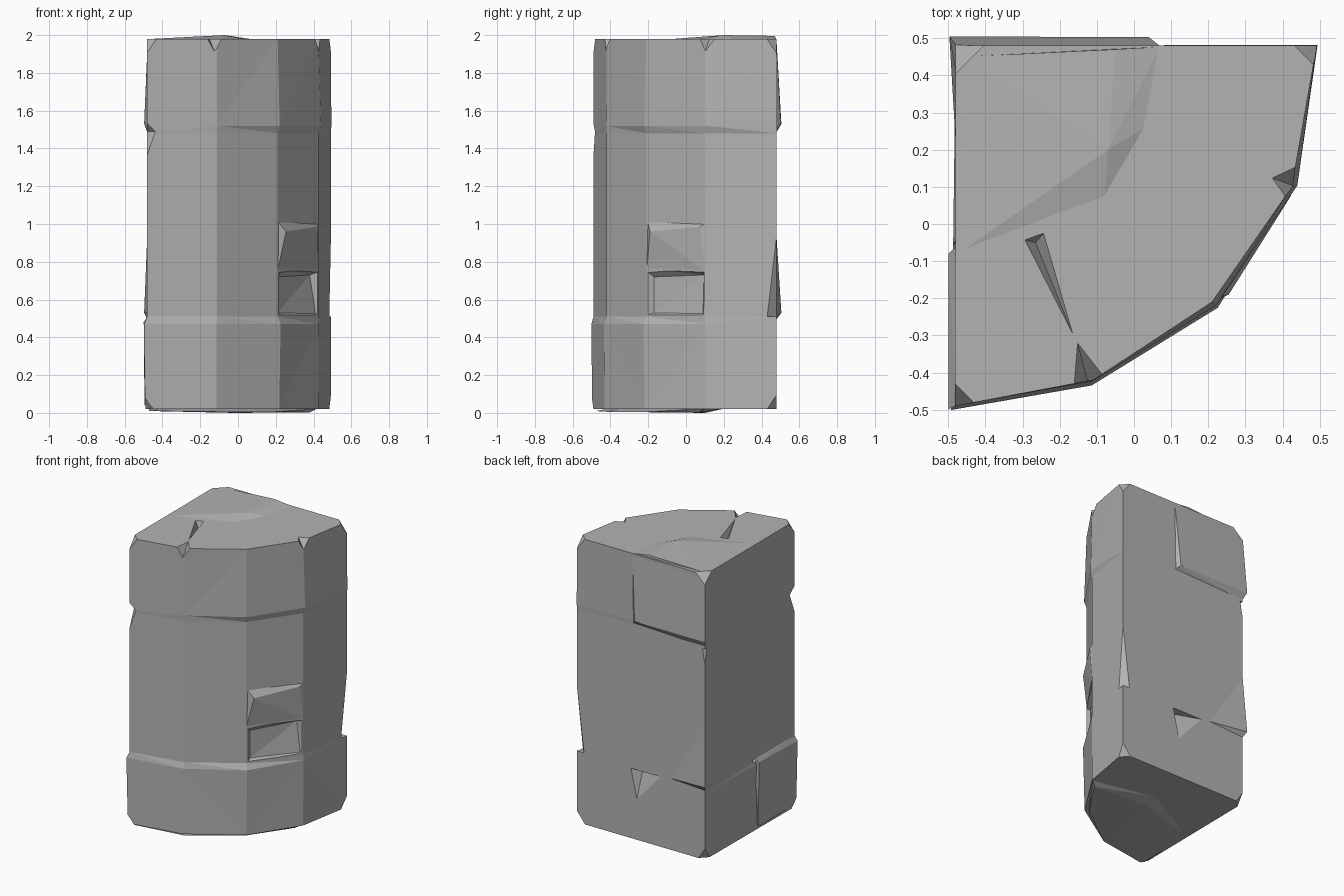
import bpy, bmesh
from mathutils import Vector

cube = bpy.data.objects.get("Cube")
if cube:
    bpy.data.objects.remove(cube)

stone = bpy.data.materials.new("grey stone")
stone.use_nodes = True
stone.diffuse_color = (0.45, 0.45, 0.45, 1)
stone.node_tree.nodes["Principled BSDF"].inputs["Base Color"].default_value = (0.45, 0.45, 0.45, 1)


def make_object(name, bm):
    bmesh.ops.recalc_face_normals(bm, faces=bm.faces)
    mesh = bpy.data.meshes.new(name)
    bm.to_mesh(mesh)
    bm.free()
    mesh.materials.append(stone)
    obj = bpy.data.objects.new(name, mesh)
    bpy.context.collection.objects.link(obj)
    return obj


def hull(name, points):
    bm = bmesh.new()
    for p in points:
        bm.verts.new(p)
    out = bmesh.ops.convex_hull(bm, input=bm.verts[:])
    loose = {g for g in out["geom_interior"] + out["geom_unused"] if isinstance(g, bmesh.types.BMVert)}
    bmesh.ops.delete(bm, geom=list(loose), context='VERTS')
    return make_object(name, bm)


def combine(operation, points):
    """Join a convex lump to the pillar, or chip one out of it."""
    tool = hull("chisel", points)
    tool.hide_render = True
    mod = pillar.modifiers.new("chisel", 'BOOLEAN')
    mod.operation, mod.object, mod.solver = operation, tool, 'EXACT'
    bpy.context.view_layer.objects.active = pillar
    bpy.ops.object.modifier_apply(modifier=mod.name)
    bpy.data.objects.remove(tool)


def chip_corner(corner, a, b, c):
    """Slice a corner off along the plane through three points."""
    mid = (Vector(a) + Vector(b) + Vector(c)) / 3
    base = [mid + (Vector(p) - mid) * 2 for p in (a, b, c)]
    combine('DIFFERENCE', base + [mid + (Vector(corner) - mid) * 3])


# Quarter-round pillar: one outline lofted through slightly pushed rings
outline = [(-.48, .48), (-.482, -.49), (-.11, -.42), (.21, -.21), (.425, .10), (.492, .48)]
rings = [(.02, (0, .01, .012, .012, 0, 0)),
         (.47, (0, .015, .015, .022, .003, 0)),
         (.51, (0,) * 6),
         (1.48, (0,) * 6),
         (1.52, (0, 0, .003, .015, .015, .003)),
         (1.98, (0,) * 6)]
bm = bmesh.new()
loops = []
for z, push in rings:
    loop = []
    for corner, d in zip(outline, push):
        p = Vector(corner)
        p += p.normalized() * d
        loop.append(bm.verts.new((p.x, p.y, z)))
    loops.append(loop)
for low, high in zip(loops, loops[1:]):
    for i in range(len(outline)):
        j = (i + 1) % len(outline)
        bm.faces.new((low[i], low[j], high[j], high[i]))
bm.faces.new(loops[0])
bm.faces.new(loops[-1])
bmesh.ops.triangulate(bm, faces=bm.faces[:])
pillar = make_object("stone_pillar", bm)

# Raised stones: top, underside, curved side, back top, back low, side low
raised = [
    [(-.47, .45, 1.979), (-.475, -.08, 1.979), (-.08, .07, 1.979), (.03, .26, 1.979),
     (.07, .477, 1.979), (-.07, .2, 2), (-.05, .47, 1.996), (-.1, .3, 1.9)],
    [(.42, .1, .022), (-.03, .2, .022), (-.47, -.05, .022), (-.47, -.48, .01),
     (-.11, -.42, .006), (.2, -.2, .006), (-.02, .1, 0), (.38, .07, .003), (0, 0, .1)],
    [(.205, -.205, 1.02), (.423, .1, 1), (.255, -.19, .96), (.422, .075, .985),
     (.212, -.207, .765), (.424, .1, .75), (.2, .05, .9)],
    [(-.478, .479, 1.975), (.07, .479, 1.975), (.04, .503, 1.53), (-.497, .505, 1.53),
     (.07, .475, 1.5), (-.478, .475, 1.48), (-.478, .4, 1.5), (-.478, .4, 1.95)],
    [(-.19, .478, .51), (-.497, .505, .53), (-.478, .475, 1), (-.479, .2, .53),
     (-.478, .475, .49), (-.4, .4, .5)],
    [(-.495, -.08, .04), (-.499, -.08, .48), (-.479, -.06, .51), (-.499, -.5, .47),
     (-.492, -.495, .04), (-.479, -.485, .51), (-.3, -.1, .3)],
]
for lump in raised:
    combine('UNION', lump)

# Sunken stone, upright corner chips, rim notches, cracks
sunken = [
    [(.21, -.17, .72), (.21, -.17, .53), (.38, .095, .73), (.41, .09, .525),
     (.225, -.235, .77), (.225, -.235, .508), (.44, .095, .752), (.44, .095, .508)],
    [(.526, .38, .51), (.397, .53, .51), (.6, .6, .51), (.495, .485, 1), (.6, .6, 1)],
    [(-.39, -.53, 1.49), (-.52, -.4, 1.49), (-.485, -.495, 1.54), (-.485, -.495, 1.34), (-.6, -.6, 1.49)],
    [(-.42, .52, 1.47), (-.52, .42, 1.47), (-.482, .482, 1.34), (-.6, .6, 1.47)],
    [(-.16, -.29, 2), (-.115, -.46, 1.89), (-.175, -.47, 2), (-.05, -.43, 2)],
    [(.355, .13, 2), (.45, .095, 1.89), (.46, .18, 2), (.42, .04, 2)],
    [(-.155, -.32, 1.985), (-.305, -.04, 2), (-.235, -.015, 2), (-.265, -.05, 1.93)],
    [(.1, .5, .5), (-.2, .5, .5), (.04, .5, .23), (.03, .42, .5)],
    [(-.52, -.02, .51), (-.52, -.09, .53), (-.52, -.06, .45), (-.45, -.05, .5)],
]
for notch in sunken:
    combine('DIFFERENCE', notch)

# Chipped top and bottom corners
for x, y, z, size in ((-.48, .49, 1.98, .085), (.492, .48, 1.98, .06), (-.482, -.49, 1.98, .06),
                      (.492, .48, .02, .06), (-.495, -.5, .01, .065), (-.48, .48, .02, .05)):
    sx, sy, sz = (-1 if v > mid else 1 for v, mid in ((x, 0), (y, 0), (z, 1)))
    chip_corner((x, y, z), (x + sx * size, y, z), (x, y + sy * size, z), (x, y, z + sz * .075))

pillar.data.polygons.foreach_set("use_smooth", [False] * len(pillar.data.polygons))
